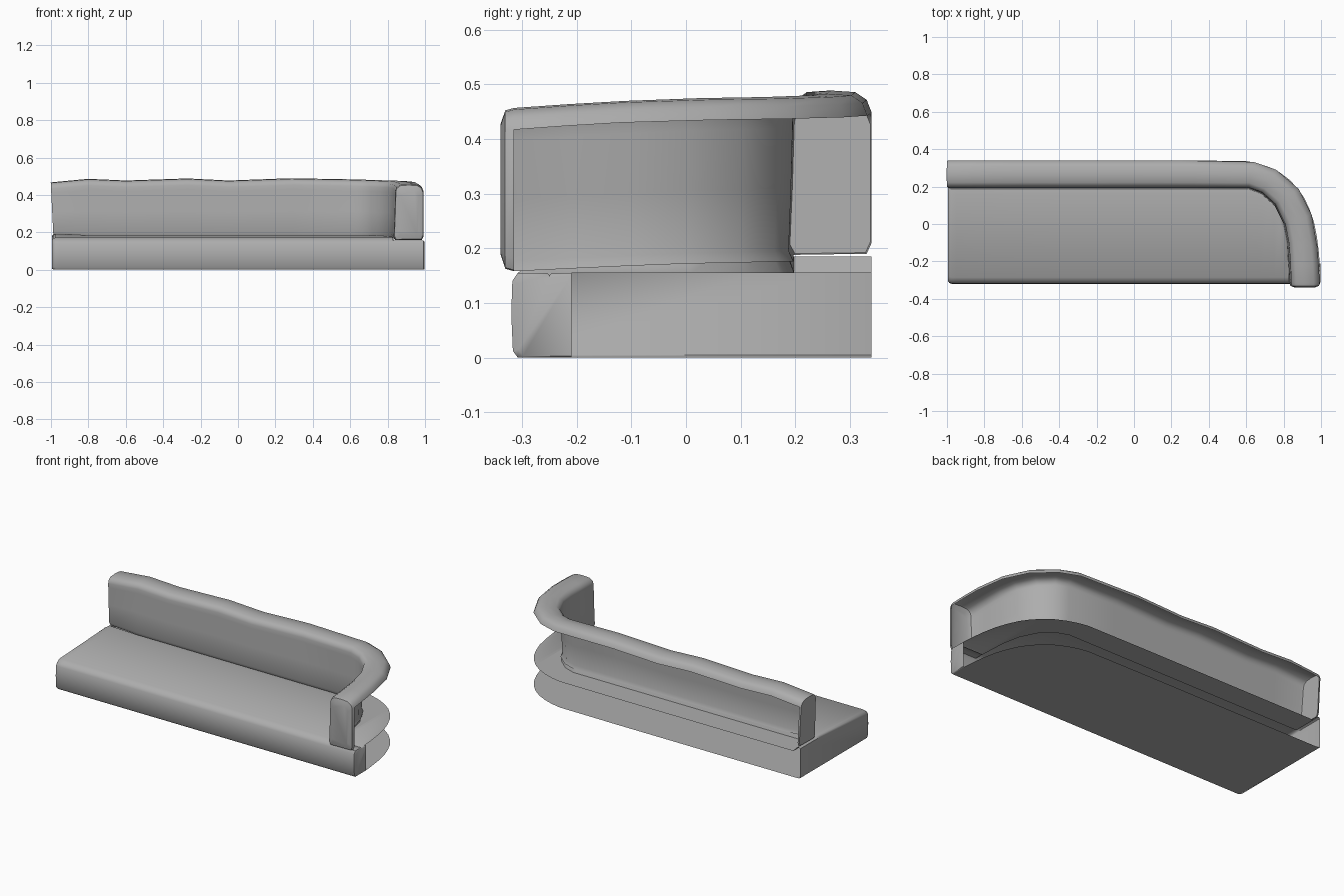
import bpy, bmesh, math

if "Cube" in bpy.data.objects:
    bpy.data.objects.remove(bpy.data.objects["Cube"])

# Plan outlines of the base: inner line under the backrest, and outer rear edge
INNER = [(-1, .188), (.61, .188), (.68, .162), (.75, .10), (.80, 0), (.82, -.10), (.828, -.21), (.83, -.30)]
OUTER = [(-1, .34), (.2, .34), (.6, .337), (.66, .325), (.72, .305), (.78, .275), (.83, .238),
         (.875, .19), (.91, .14), (.94, .075), (.962, .01), (.978, -.07), (.988, -.15), (.993, -.21)]

grey = bpy.data.materials.new("grey_fabric")
grey.diffuse_color = (.42, .42, .42, 1)
grey.use_nodes = True
grey.node_tree.nodes["Principled BSDF"].inputs["Base Color"].default_value = grey.diffuse_color


def interp(table, x):
    if x <= table[0][0]:
        return table[0][1]
    for (x0, y0), (x1, y1) in zip(table, table[1:]):
        if x <= x1:
            return y0 + (y1 - y0) * (x - x0) / (x1 - x0)
    return table[-1][1]


def skin(bm, rings, closed=False):
    """Join successive rings of vertices with quads."""
    vs = [[bm.verts.new(p) for p in r] for r in rings]
    n = len(vs[0])
    for a, b in zip(vs, vs[1:]):
        for i in range(n if closed else n - 1):
            j = (i + 1) % n
            bm.faces.new((a[i], b[i], b[j], a[j]))
    return vs


def finish(name, bm):
    bmesh.ops.remove_doubles(bm, verts=bm.verts, dist=1e-5)
    bmesh.ops.recalc_face_normals(bm, faces=bm.faces)
    me = bpy.data.meshes.new(name)
    bm.to_mesh(me)
    bm.free()
    me.materials.append(grey)
    ob = bpy.data.objects.new(name, me)
    bpy.context.collection.objects.link(ob)
    bpy.ops.object.select_all(action='DESELECT')
    bpy.context.view_layer.objects.active = ob
    ob.select_set(True)
    bpy.ops.object.shade_smooth_by_angle(angle=math.radians(50))
    return ob


# Seat base: floor plate, padded front, cushion top, shelf under backrest; rear left open
def seat_section(x, m=0.0, shelf=.155, px=None):
    yb, yi = interp(OUTER, x), interp(INNER, x)
    open_seat = x < .83
    top = .172 if open_seat else .155
    back = top + ((yi + .3) * .028 if open_seat else 0) + (.005 if x < -.9 else 0)
    pts = [(yb, m * .3), (-.308 + m, m * .3), (-.317 + m, .012 + m * .3),
           (-.32 + m, .08), (-.318 + m, .14 - m * .5), (-.308 + m, .155 - m * .5),
           (-.285 + m, top - m), (max(yi - .03, -.255), back - m * .5),
           (max(yi, -.25), back - .004 - m * .5), (max(yi + .01, -.245), shelf), (yb, shelf)]
    return [(x if px is None else px, y, z) for y, z in pts]


XS = [-.95, -.8, -.4, 0, .2, .45, .6, .61, .66, .68, .72, .75, .78, .80, .82, .829,
      .831, .85, .875, .895, .91, .925, .94, .952, .962, .97, .978, .983, .988, .993]
rings = [seat_section(-.98, .016, .18, -.995), seat_section(-.98, .004, .185, -.987),
         seat_section(-.975, 0, .185)]
rings += [seat_section(x) for x in XS] + [seat_section(.993, .01, .15, .997)]
bm = bmesh.new()
vs = skin(bm, rings)
bm.faces.new(vs[0])
bm.faces.new(vs[-1])
finish("seat_base", bm)

# Backrest with wraparound arm: open-backed shell swept along the plan outlines
# stations: inner x, inner y, outer x, outer y, top offset, bottom offset
ST = [(-.99, .188, -.99, .34, -.012, .012), (-.8, .188, -.8, .34, .006, 0),
      (-.6, .188, -.6, .34, -.003, 0), (-.27, .188, -.27, .34, .008, 0),
      (-.05, .188, -.05, .34, -.003, 0), (.3, .188, .25, .34, .009, 0),
      (.61, .188, .64, .332, .003, 0), (.68, .162, .76, .29, 0, 0),
      (.75, .10, .88, .188, -.003, -.002), (.80, 0, .95, .05, -.005, -.004),
      (.82, -.10, .98, -.12, -.01, -.008), (.828, -.21, .988, -.22, -.016, -.013),
      (.832, -.315, .993, -.315, -.023, -.018)]
PROFILE = [(.06, .176), (0, .195), (.03, .31), (.05, .42), (.055, .445), (.09, .463),
           (.22, .477), (.5, .48), (.8, .477), (.94, .463), (1, .44)]
CAP = [(1, .2), (.94, .178)]


def back_section(st, pts, shift=(0, 0), shrink=1.0):
    xi, yi, xo, yo, dt, db = st
    out = []
    for t, z in pts:
        f = min(1, max(0, (z - .18) / .27))
        t = .5 + (t - .5) * shrink
        z = z + db + (dt - db) * f
        z = .31 + (z - .31) * (.4 + .6 * shrink)
        # left end leans outward toward the top
        lean = .05 * (.44 - z) if xi < -.9 else 0
        out.append((xi + (xo - xi) * t + shift[0] + lean, yi + (yo - yi) * t + shift[1], z))
    return out


bm = bmesh.new()
skin(bm, [back_section(s, PROFILE) for s in ST])
# End caps: flat left end, bulging arm front
for st, steps in ((ST[0], (((-.01, 0), .97),)),
                  (ST[-1], (((0, -.016), .95), ((0, -.025), .65)))):
    full = PROFILE + CAP
    rs = [back_section(st, full)] + [back_section(st, full, sh, k) for sh, k in steps]
    cap = skin(bm, rs, closed=True)
    bm.faces.new(cap[-1])
finish("wraparound_backrest", bm)
